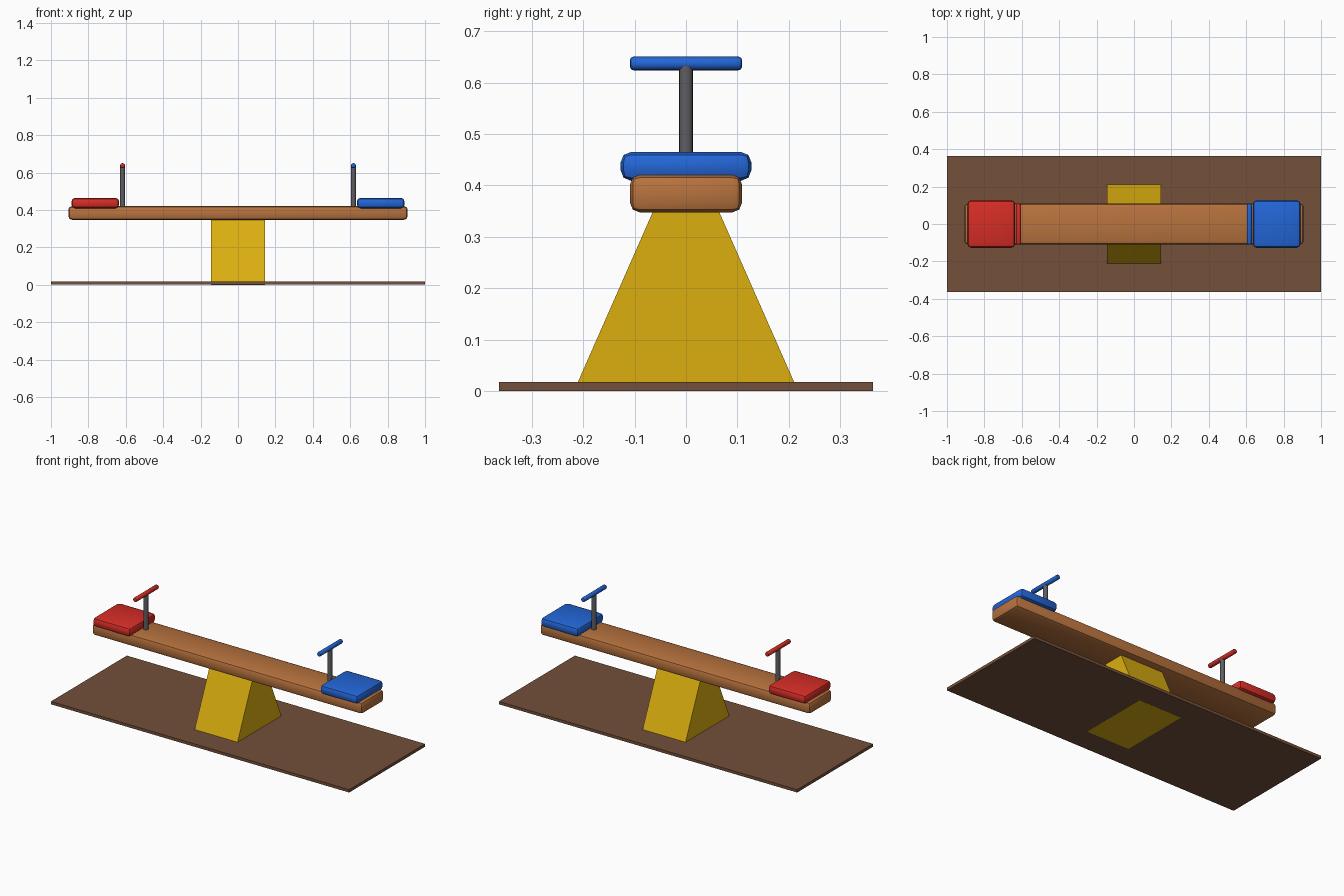
import bpy, bmesh, math

if "Cube" in bpy.data.objects:
    bpy.data.objects.remove(bpy.data.objects["Cube"])


def material(name, r, g, b):
    lin = lambda c: ((c / 255 + 0.055) / 1.055) ** 2.4
    m = bpy.data.materials.new(name)
    m.diffuse_color = (lin(r), lin(g), lin(b), 1)
    m.use_nodes = True
    m.node_tree.nodes["Principled BSDF"].inputs["Base Color"].default_value = m.diffuse_color
    return m


BROWN = material("earth brown", 116, 80, 58)
WOOD = material("plank wood", 184, 115, 62)
YELLOW = material("yellow", 220, 175, 15)
RED = material("red", 215, 45, 38)
BLUE = material("blue", 35, 102, 215)
GREY = material("steel grey", 95, 95, 100)


def finish(bm, name, mat, smooth=True):
    bmesh.ops.recalc_face_normals(bm, faces=bm.faces)
    me = bpy.data.meshes.new(name)
    bm.to_mesh(me)
    bm.free()
    me.materials.append(mat)
    ob = bpy.data.objects.new(name, me)
    bpy.context.collection.objects.link(ob)
    if smooth:
        bpy.context.view_layer.objects.active = ob
        ob.select_set(True)
        bpy.ops.object.shade_smooth_by_angle(angle=math.radians(40))
        ob.select_set(False)
    return ob


def box(name, mat, centre, size, bevel=0.0):
    bm = bmesh.new()
    bmesh.ops.create_cube(bm, size=1)
    bmesh.ops.scale(bm, vec=size, verts=bm.verts)
    if bevel:
        bmesh.ops.bevel(bm, geom=bm.edges[:], offset=bevel, segments=2,
                        profile=0.5, affect='EDGES')
    bmesh.ops.translate(bm, vec=centre, verts=bm.verts)
    return finish(bm, name, mat, bevel > 0)


def rod(name, mat, centre, radius, length, along_y=False, bevel=0.0):
    bm = bmesh.new()
    bmesh.ops.create_cone(bm, cap_ends=True, segments=16, radius1=radius,
                          radius2=radius, depth=length)
    if bevel:
        rims = [e for e in bm.edges if any(len(f.verts) > 4 for f in e.link_faces)]
        bmesh.ops.bevel(bm, geom=rims, offset=bevel, segments=2,
                        profile=0.5, affect='EDGES')
    ob = finish(bm, name, mat)
    ob.location = centre
    if along_y:
        ob.rotation_euler.x = math.pi / 2
    return ob


# Ground board
box("ground_board", BROWN, (0, 0, 0.0093), (2, 0.727, 0.0174))

# Wedge support: trapezoid profile extruded along x
bm = bmesh.new()
profile = [(-0.218, 0), (0.218, 0), (0.063, 0.352), (-0.063, 0.352)]
face = bm.faces.new([bm.verts.new((-0.144, y, z)) for y, z in profile])
ext = bmesh.ops.extrude_face_region(bm, geom=[face])
bmesh.ops.translate(bm, vec=(0.288, 0, 0),
                    verts=[v for v in ext["geom"] if isinstance(v, bmesh.types.BMVert)])
finish(bm, "wedge_support", YELLOW, smooth=False)

# Plank
box("plank", WOOD, (0, 0, 0.384), (1.814, 0.218, 0.073), 0.019)

# Seat, post and handlebar at each end
for side, label, mat in ((-1, "left", RED), (1, "right", BLUE)):
    box(label + "_seat", mat, (side * 0.763, 0, 0.437), (0.255, 0.254, 0.056), 0.02)
    rod(label + "_post", GREY, (side * 0.617, 0, 0.522), 0.0133, 0.22)
    rod(label + "_handlebar", mat, (side * 0.617, 0, 0.637), 0.0133, 0.218, True, 0.007)
